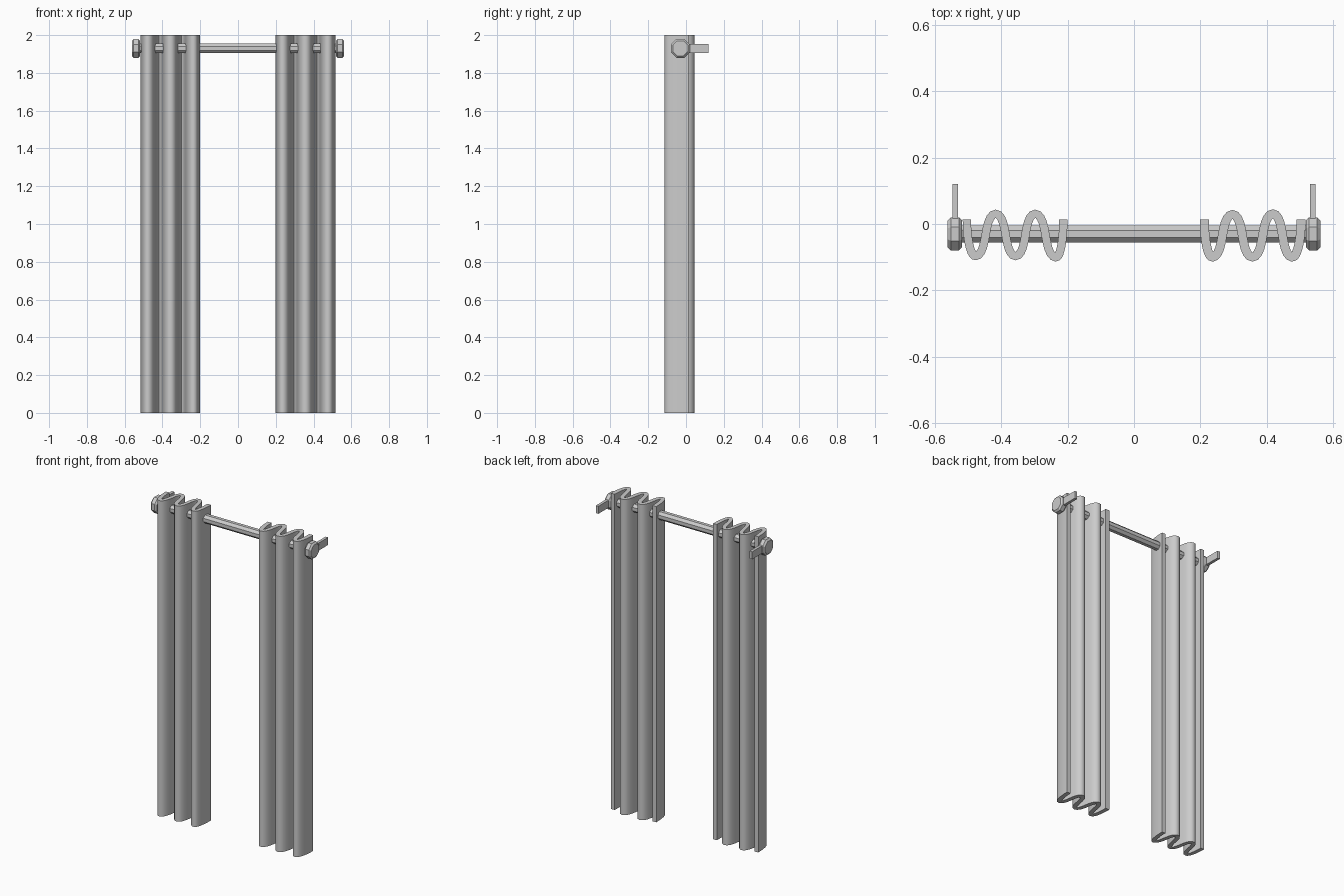
import bpy, math
from mathutils import Vector

if "Cube" in bpy.data.objects:
    bpy.data.objects.remove(bpy.data.objects["Cube"])

grey = bpy.data.materials.new("plain grey")
grey.diffuse_color = (0.6, 0.6, 0.6, 1)
grey.use_nodes = True
grey.node_tree.nodes["Principled BSDF"].inputs["Base Color"].default_value = grey.diffuse_color
ROD_Y, ROD_Z = -0.03, 1.93


def make(name, verts, faces, smooth=None):
    mesh = bpy.data.meshes.new(name)
    mesh.from_pydata(verts, [], faces)
    mesh.materials.append(grey)
    obj = bpy.data.objects.new(name, mesh)
    bpy.context.collection.objects.link(obj)
    bpy.ops.object.select_all(action='DESELECT')
    obj.select_set(True)
    bpy.context.view_layer.objects.active = obj
    if smooth:
        bpy.ops.object.shade_smooth_by_angle(angle=math.radians(smooth))
    return obj


def curtain(name, folds, thick=0.027, steps=10):
    # Wavy centre line through the fold extremes, thickened and extruded upward
    line = []
    for i, ((x0, y0), (x1, y1)) in enumerate(zip(folds, folds[1:])):
        for k in range(steps):
            t = k / steps
            if i == 0:                       # straight hem easing into a fold
                s = math.sin(t * math.pi / 2)
                u = 1 - math.cos(t * math.pi / 2)
            elif i == len(folds) - 2:        # fold easing out to a straight hem
                s = 1 - math.cos(t * math.pi / 2)
                u = math.sin(t * math.pi / 2)
            else:
                s = (1 - math.cos(t * math.pi)) / 2
                u = t + 0.07 * math.sin(2 * math.pi * t)
            line.append(Vector((x0 + (x1 - x0) * u, y0 + (y1 - y0) * s)))
    line.append(Vector(folds[-1]))
    n = len(line)
    left, right = [], []
    for i, p in enumerate(line):
        d = (line[min(i + 1, n - 1)] - line[max(i - 1, 0)]).normalized()
        side = Vector((-d.y, d.x)) * thick / 2
        left.append(p + side)
        right.append(p - side)
    verts = [(p.x, p.y, z) for z in (0, 2) for row in (left, right) for p in row]
    L0, R0, L1, R1 = 0, n, 2 * n, 3 * n
    faces = [(R0, L0, L1, R1),
             (L0 + n - 1, R0 + n - 1, R1 + n - 1, L1 + n - 1)]
    for i in range(n - 1):
        j = i + 1
        faces += [(R0 + i, R0 + j, R1 + j, R1 + i), (L0 + j, L0 + i, L1 + i, L1 + j),
                  (L1 + i, R1 + i, R1 + j, L1 + j), (L0 + j, R0 + j, R0 + i, L0 + i)]
    return make(name, verts, faces, 40)


def lathe_x(name, rings, sides=8):
    # Eight-sided solid along x from (x, apothem) rings
    verts, faces = [], []
    for x, r in rings:
        for k in range(sides):
            a = 2 * math.pi * (k + 0.5) / sides
            c = r / math.cos(math.pi / sides)
            verts.append((x, ROD_Y + c * math.cos(a), ROD_Z + c * math.sin(a)))
    for i in range(len(rings) - 1):
        for k in range(sides):
            a, b = i * sides + k, i * sides + (k + 1) % sides
            faces.append((a, b, b + sides, a + sides))
    faces.append(tuple(reversed(range(sides))))
    faces.append(tuple(range(len(verts) - sides, len(verts))))
    return make(name, verts, faces)


# Gathered curtains
curtain("left_curtain", [(-0.504, 0.014), (-0.478, -0.097), (-0.417, 0.031),
                         (-0.357, -0.097), (-0.298, 0.031), (-0.235, -0.101),
                         (-0.213, 0.014)], 0.025)
curtain("right_curtain", [(0.212, 0.014), (0.236, -0.100), (0.297, 0.029),
                          (0.357, -0.100), (0.419, 0.031), (0.477, -0.100),
                          (0.504, 0.014)])

# Rod
lathe_x("rod", [(-0.53, 0.026), (0.53, 0.026)])

# End knobs and wall brackets
for label, s in (("left", -1), ("right", 1)):
    xs = [0.518, 0.528, 0.552, 0.562]
    rings = list(zip(xs, [0.04, 0.05, 0.05, 0.04]))
    if s < 0:
        rings = [(-x, r) for x, r in reversed(rings)]
    lathe_x(label + "_knob", rings)
    verts = [(s * 0.539 + dx, y, ROD_Z + dz) for dx in (-0.009, 0.009)
             for y in (-0.02, 0.12) for dz in (-0.024, 0.024)]
    make(label + "_bracket", verts, [(0, 1, 3, 2), (4, 6, 7, 5), (0, 4, 5, 1),
                                     (2, 3, 7, 6), (0, 2, 6, 4), (1, 5, 7, 3)])
